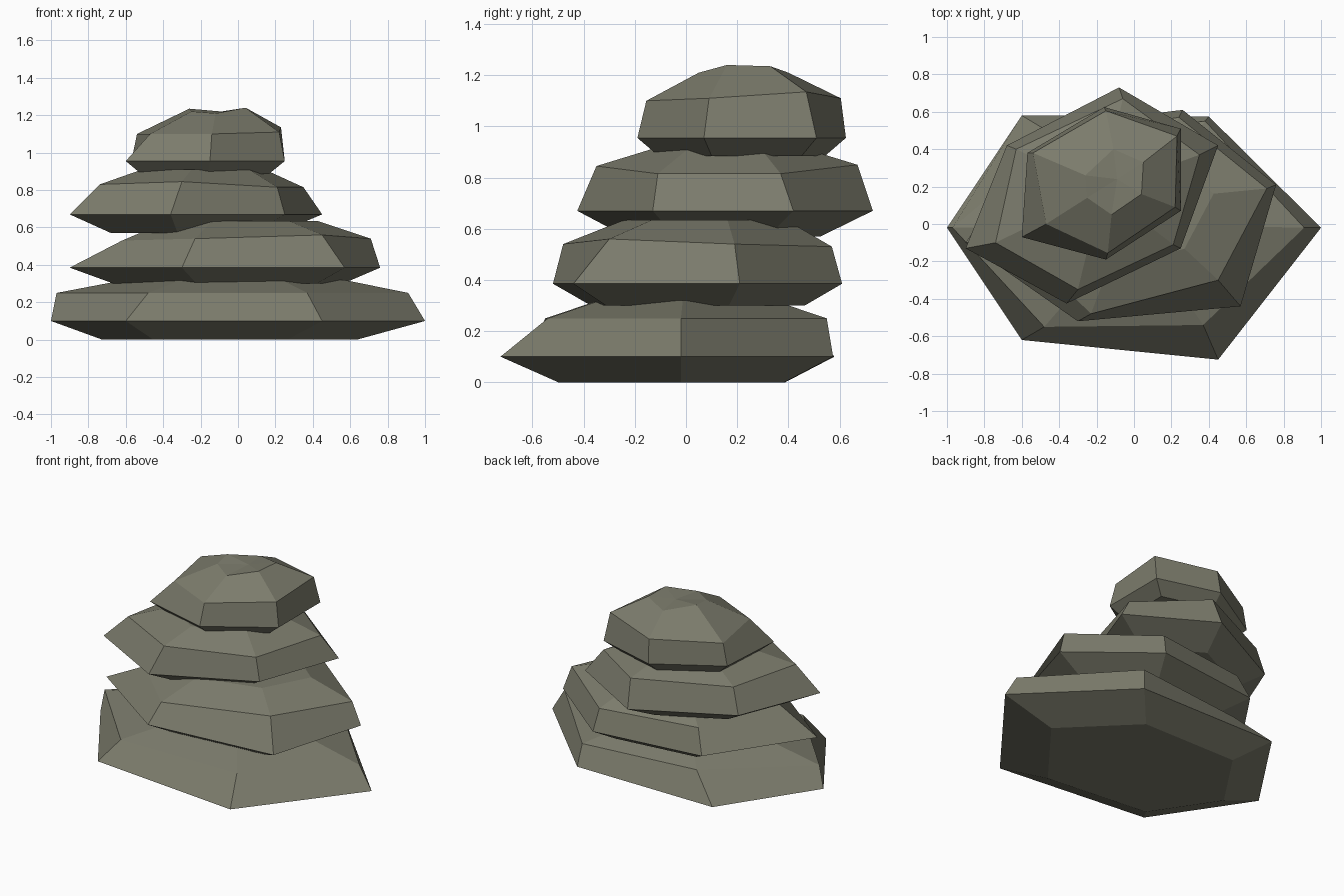
import bpy, bmesh

if "Cube" in bpy.data.objects:
    bpy.data.objects.remove(bpy.data.objects["Cube"])

# One flat stone colour
stone_mat = bpy.data.materials.new("grey_green_stone")
stone_mat.diffuse_color = (0.2, 0.2, 0.15, 1)
stone_mat.use_nodes = True
stone_mat.node_tree.nodes["Principled BSDF"].inputs["Base Color"].default_value = stone_mat.diffuse_color


def scaled(ring, centre, s, z):
    """Copy a ring in plan, scaled about a centre, at height z."""
    return [(centre[0] + (p[0] - centre[0]) * s,
             centre[1] + (p[1] - centre[1]) * s, z) for p in ring]


def stone(name, belly, shoulder, belly_z, base, top):
    """Faceted stone: base ring, belly ring, shoulder ring, top ring and peak.
    base = (centre, scale, z); top = (ring, peak)."""
    rings = [scaled(belly, *base), [(x, y, belly_z) for x, y in belly], shoulder, top[0]]
    bm = bmesh.new()
    rows = [[bm.verts.new(p) for p in r] for r in rings]
    n = len(belly)
    bm.faces.new(rows[0][::-1])
    peak = bm.verts.new(top[1])
    for i in range(n):
        j = (i + 1) % n
        for a, b in zip(rows, rows[1:]):
            bm.faces.new((a[i], a[j], b[j], b[i]))
        bm.faces.new((rows[-1][i], rows[-1][j], peak))
    bmesh.ops.recalc_face_normals(bm, faces=bm.faces)
    mesh = bpy.data.meshes.new(name)
    bm.to_mesh(mesh)
    bm.free()
    mesh.materials.append(stone_mat)
    obj = bpy.data.objects.new(name, mesh)
    bpy.context.collection.objects.link(obj)


def cap(shoulder, centre, s, z):
    """Simple crown for stones whose top is mostly covered."""
    return scaled(shoulder, centre, s, z), (centre[0], centre[1], z)


# Bottom stone
sh = [(-.97, -.02, .25), (-.48, -.55, .25), (.37, -.54, .25),
      (.91, -.02, .25), (.38, .55, .25), (-.4, .46, .25)]
stone("bottom_stone",
      [(-1, -.02), (-.6, -.62), (.45, -.725), (1, -.02), (.4, .575), (-.6, .58)],
      sh, .1, ((-.14, -.02), .68, 0), cap(sh, (0, 0), .62, .32))

# Second stone
sh = [(-.62, -.1, .53), (-.23, -.48, .54), (.45, -.3, .56),
      (.71, .19, .54), (.24, .57, .53), (-.42, .47, .54)]
stone("second_stone",
      [(-.9, -.1), (-.3, -.52), (.57, -.44), (.76, .21), (.26, .61), (-.48, .52)],
      sh, .385, ((0, .05), .74, .3), cap(sh, (.0, .12), .6, .635))

# Third stone
sh = [(-.74, -.1, .83), (-.3, -.35, .845), (.21, -.11, .815),
      (.35, .37, .815), (-.06, .67, .85), (-.63, .4, .84)]
stone("third_stone",
      [(-.9, -.13), (-.36, -.425), (.25, -.13), (.45, .42), (-.08, .73), (-.68, .42)],
      sh, .67, ((-.25, .13), .66, .57), cap(sh, (-.17, .18), .6, .91))

# Top stone with a slightly dished crown
stone("top_stone",
      [(-.6, -.07), (-.15, -.19), (.25, .07), (.25, .51), (-.16, .625), (-.57, .38)],
      [(-.47, 0, 1.1), (-.14, -.155, 1.1), (.22, .09, 1.11),
       (.23, .47, 1.135), (-.15, .605, 1.11), (-.54, .38, 1.1)],
      .955, ((-.18, .22), .8, .885),
      ([(-.25, .14, 1.22), (-.12, .05, 1.21), (.04, .16, 1.24),
        (.05, .33, 1.235), (-.11, .4, 1.21), (-.26, .26, 1.235)], (-.09, .24, 1.22)))
